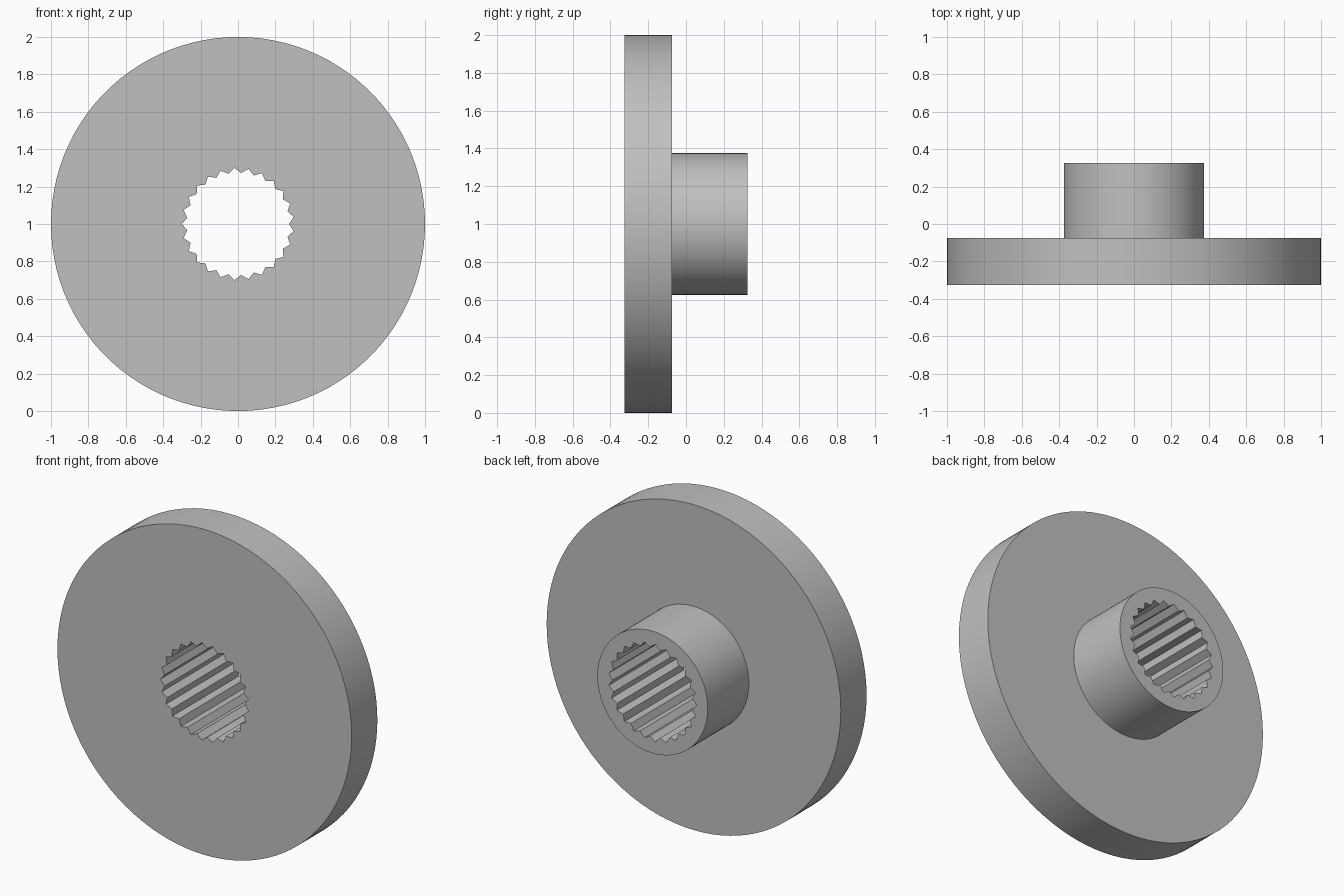
import bpy
import bmesh
from math import cos, sin, pi, radians
from mathutils import Vector

cube = bpy.data.objects.get("Cube")
if cube:
    bpy.data.objects.remove(cube, do_unlink=True)

TEETH = 25
STEPS = 4                      # points per tooth
COUNT = TEETH * STEPS
ROOT, TIP = 0.30, 0.273        # spline groove and crest radii
FRONT, STEP, BACK = -0.325, -0.075, 0.325
RIM, HUB = 1.0, 0.375


def polar(radius, i):
    a = pi + 2 * pi * i / COUNT
    return Vector((radius * cos(a), 0, 1 + radius * sin(a)))


def circle(radius):
    return [polar(radius, i) for i in range(COUNT)]


def spline():
    """V-shaped teeth: groove, flank, crest, flank."""
    corners = [polar(TIP if i % STEPS else ROOT, i) for i in range(0, COUNT, STEPS // 2)]
    points = []
    for k, p in enumerate(corners):
        points += [p, (p + corners[(k + 1) % len(corners)]) / 2]
    return points


# Steel material
steel = bpy.data.materials.new("plain grey")
steel.use_nodes = True
grey = (0.53, 0.53, 0.53, 1)
steel.diffuse_color = grey
steel.node_tree.nodes["Principled BSDF"].inputs["Base Color"].default_value = grey

# Flanged hub: one closed loft around the section, with a splined bore
section = [(spline(), FRONT), (circle(RIM), FRONT), (circle(RIM), STEP),
           (circle(HUB), STEP), (circle(HUB), BACK), (spline(), BACK)]
bm = bmesh.new()
rings = [[bm.verts.new(p + Vector((0, y, 0))) for p in pts] for pts, y in section]
for r, ring in enumerate(rings):
    after = rings[(r + 1) % len(rings)]
    for i in range(COUNT):
        j = (i + 1) % COUNT
        bm.faces.new((ring[i], ring[j], after[j], after[i]))
bmesh.ops.recalc_face_normals(bm, faces=bm.faces)

mesh = bpy.data.meshes.new("flanged_hub")
bm.to_mesh(mesh)
bm.free()
mesh.materials.append(steel)
hub = bpy.data.objects.new("flanged_hub", mesh)
bpy.context.collection.objects.link(hub)

# Smooth round walls, crisp edges and teeth
bpy.ops.object.select_all(action="DESELECT")
hub.select_set(True)
bpy.context.view_layer.objects.active = hub
bpy.ops.object.shade_smooth_by_angle(angle=radians(25))
